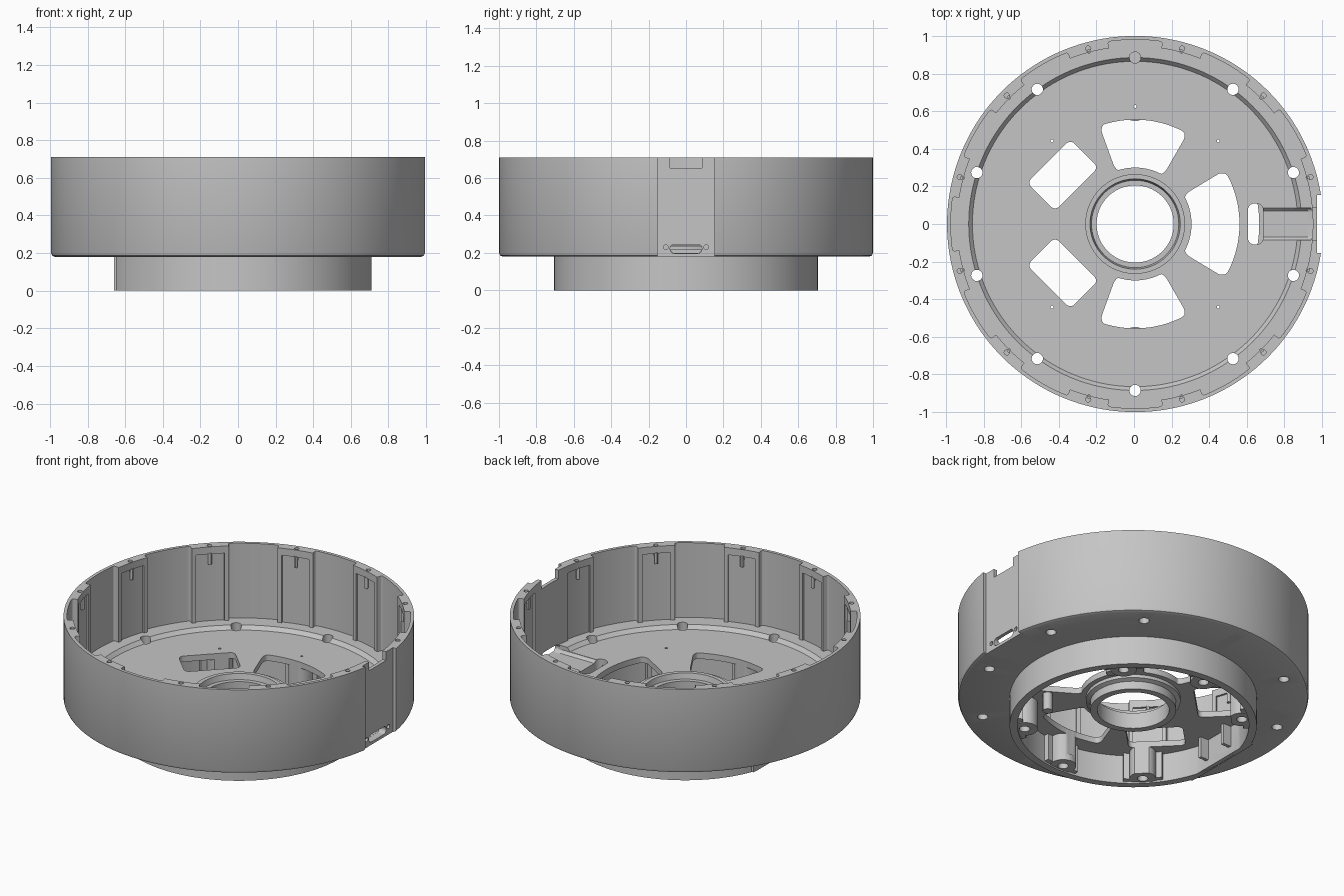
import bpy, bmesh
from math import radians, cos, sin, pi
from mathutils import Matrix

if "Cube" in bpy.data.objects:
    bpy.data.objects.remove(bpy.data.objects["Cube"], do_unlink=True)

grey = bpy.data.materials.new("cast grey")
grey.use_nodes = True
grey.diffuse_color = (0.56, 0.56, 0.56, 1)
grey.node_tree.nodes["Principled BSDF"].inputs["Base Color"].default_value = (0.56, 0.56, 0.56, 1)


def polar(r, deg):
    return r * cos(radians(deg)), r * sin(radians(deg))


def prism(points, z0, z1, round_by=0.0, matrix=None):
    """Extruded outline, optionally with rounded upright corners."""
    bm = bmesh.new()
    face = bm.faces.new([bm.verts.new((x, y, z0)) for x, y in points])
    top = bmesh.ops.extrude_face_region(bm, geom=[face])["geom"]
    bmesh.ops.translate(bm, vec=(0, 0, z1 - z0),
                        verts=[g for g in top if isinstance(g, bmesh.types.BMVert)])
    bmesh.ops.recalc_face_normals(bm, faces=bm.faces)
    if round_by:
        corners = [e for e in bm.edges if e.calc_face_angle(0) > 0.6
                   and abs(e.verts[0].co.z - e.verts[1].co.z) > 1e-4]
        bmesh.ops.bevel(bm, geom=corners, offset=round_by, segments=6, profile=0.5, affect='EDGES')
    if matrix:
        bm.transform(matrix)
        bmesh.ops.recalc_face_normals(bm, faces=bm.faces)
    return bm


def box(x0, x1, y0, y1, z0, z1, round_by=0.0):
    return prism([(x0, y0), (x1, y0), (x1, y1), (x0, y1)], z0, z1, round_by)


def cylinder(r, x, y, z0, z1, n=24, matrix=None):
    return prism([(x + r * cos(2 * pi * i / n), y + r * sin(2 * pi * i / n)) for i in range(n)],
                 z0, z1, matrix=matrix)


def sector(r0, r1, a0, a1, z0, z1, round_by=0.0, n=16):
    angles = [a0 + (a1 - a0) * i / n for i in range(n + 1)]
    return prism([polar(r0, a) for a in angles] + [polar(r1, a) for a in reversed(angles)],
                 z0, z1, round_by)


def lathe(profile, n=144):
    """Closed cross-section turned around z."""
    bm = bmesh.new()
    rings = [[bm.verts.new((*polar(r, 360 * i / n), z)) for r, z in profile] for i in range(n)]
    m = len(profile)
    for i in range(n):
        a, b = rings[i], rings[(i + 1) % n]
        for j in range(m):
            k = (j + 1) % m
            bm.faces.new((a[j], b[j], b[k], a[k]))
    bmesh.ops.recalc_face_normals(bm, faces=bm.faces)
    return bm


def make_object(name, parts):
    mesh = bpy.data.meshes.new(name)
    joined = bmesh.new()
    for bm in parts:
        bm.to_mesh(mesh)
        joined.from_mesh(mesh)
        bm.free()
    joined.to_mesh(mesh)
    joined.free()
    ob = bpy.data.objects.new(name, mesh)
    bpy.context.collection.objects.link(ob)
    return ob


def combine(target, parts, operation):
    tool = make_object("cutter", parts)
    tool.hide_render = True
    mod = target.modifiers.new("boolean", 'BOOLEAN')
    mod.operation, mod.solver, mod.object = operation, 'EXACT', tool
    bpy.context.view_layer.update()
    result = bpy.data.meshes.new_from_object(target.evaluated_get(bpy.context.evaluated_depsgraph_get()))
    target.modifiers.clear()
    target.data = result
    bpy.data.objects.remove(tool, do_unlink=True)


# Turned body: hub, floor, lower skirt, wall and ledge
housing = make_object("housing", [lathe([
    (.205, .10), (.245, .10), (.245, .15), (.27, .16), (.27, .18), (.66, .18), (.66, 0),
    (.705, 0), (.705, .18), (.98, .18), (.994, .186), (1, .20), (1, .71), (.945, .71),
    (.945, .24), (.885, .24), (.865, .217), (.265, .217), (.265, .235), (.24, .235),
    (.232, .20), (.205, .20)])])

# Skirt bosses with webs to the wall, flat skirt wall and underside posts
boss_angles = (45, 90, 135, 225, 270, 315)
combine(housing, [cylinder(.075, *polar(.622, a), .008, .19) for a in boss_angles], 'UNION')
combine(housing, [sector(.63, .69, a - 10, a + 10, .012, .19) for a in boss_angles], 'UNION')
combine(housing, [box(-.69, -.635, -.27, .27, .002, .19)], 'UNION')
combine(housing, [cylinder(.028, *polar(.49, a), .07, .19) for a in (35, 212, 325)]
        + [box(-.64, -.58, y - .01, y + .01, .05, .19) for y in (-.1, .1)], 'UNION')
combine(housing, [box(-.8, -.665, -.4, .4, -.1, .18)], 'DIFFERENCE')

# Wall pockets, and recesses under the screw tabs
combine(housing, [sector(.91, .98, a - 8.5, a + 8.5, .24, .8, .012) for a in range(30, 360, 30)],
        'DIFFERENCE')
combine(housing, [sector(.92, .957, a - 5, a + 5, .24, .665) for a in range(15, 360, 30)], 'DIFFERENCE')

# Floor windows and the cable opening
fans = [sector(.30, .555, a, b, .05, .5, .045) for a, b in ((-31, 31), (60, 110), (250, 300))]
windows = []
for side in (1, -1):
    place = Matrix.Translation((-.385, .26 * side, 0)) @ Matrix.Rotation(side * pi / 4, 4, 'Z')
    windows.append(prism([(-.163, -.105), (.163, -.105), (.163, .105), (-.163, .105)],
                         -.1, .5, .03, place))
combine(housing, fans + windows + [box(.6, .68, -.11, .11, .05, .5, .036)], 'DIFFERENCE')

# Ledge holes, boss holes and pin holes
combine(housing, [cylinder(.03, *polar(.885, a), .1, .5) for a in range(18, 360, 36)], 'DIFFERENCE')
combine(housing, [cylinder(.03, *polar(.622, a), -.1, .10) for a in boss_angles], 'DIFFERENCE')
combine(housing, [cylinder(.008, *polar(.625, a), .05, .5, 12) for a in boss_angles], 'DIFFERENCE')

# Rim screw holes
combine(housing, [cylinder(.014, *polar(.965, a), .64, .8, 16) for a in range(15, 360, 30)], 'DIFFERENCE')

# Cable channel, flat seat on the wall and rim notch
along_x = Matrix(((0, 0, 1, 0), (1, 0, 0, 0), (0, 1, 0, 0), (0, 0, 0, 1)))
combine(housing, [prism([(-.068, .199), (.068, .199), (.085, .215), (.085, .26), (-.085, .26), (-.085, .215)],
                        .66, .935, matrix=along_x)], 'DIFFERENCE')
combine(housing, [box(.966, 1.1, -.153, .153, .1, .8)], 'DIFFERENCE')
combine(housing, [box(.85, 1.1, -.085, .085, .655, .8)], 'DIFFERENCE')

# Cable slot and seat screw holes, drilled along x
slot = prism([(-.085, .198), (.085, .198), (.085, .246), (-.085, .246)], .92, 1.1, .022, along_x)
drills = [cylinder(.013, y, z, .95, 1.1, 16, along_x) for y in (-.108, .108) for z in (.23, .665)]
combine(housing, [slot] + drills, 'DIFFERENCE')

# Screw posts below the rim tabs
posts = make_object("rim_posts", [cylinder(.011, *polar(.95, a), .60, .67, 12) for a in range(15, 360, 30)])

for ob in (housing, posts):
    ob.location.x = .006
    ob.data.materials.clear()
    ob.data.materials.append(grey)
    bpy.ops.object.select_all(action='DESELECT')
    ob.select_set(True)
    bpy.context.view_layer.objects.active = ob
    bpy.ops.object.shade_smooth_by_angle(angle=radians(30))
